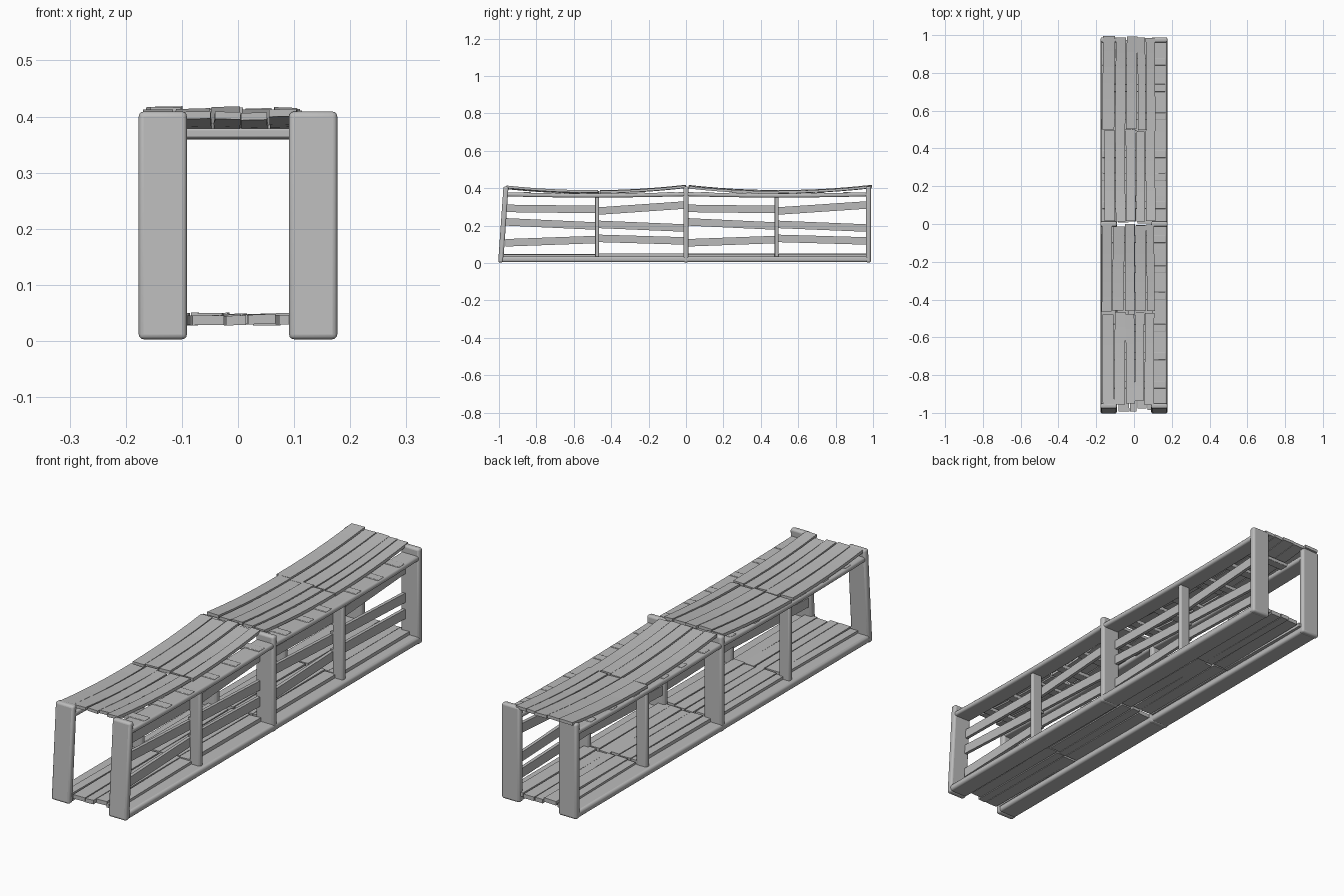
import bpy, bmesh, math, random
from mathutils import Vector

random.seed(4)
if "Cube" in bpy.data.objects:
    bpy.data.objects.remove(bpy.data.objects["Cube"])

wood = bpy.data.materials.new("weathered_grey_wood")
wood.use_nodes = True
grey = (0.5, 0.5, 0.5, 1)
wood.diffuse_color = grey
wood.node_tree.nodes["Principled BSDF"].inputs["Base Color"].default_value = grey


def box(name, center, size, cuts=0, bend=None, round_edge=0):
    """Box with optional cuts along y and a bend that moves each vertex."""
    bm = bmesh.new()
    bmesh.ops.create_cube(bm, size=1)
    for v in bm.verts:
        v.co = Vector(center) + v.co * Vector(size)
    for i in range(cuts):
        y = center[1] + size[1] * ((i + 1) / (cuts + 1) - 0.5)
        geom = bm.verts[:] + bm.edges[:] + bm.faces[:]
        bmesh.ops.bisect_plane(bm, geom=geom, plane_co=(0, y, 0), plane_no=(0, 1, 0))
    if bend:
        for v in bm.verts:
            v.co += Vector(bend(v.co))
    mesh = bpy.data.meshes.new(name)
    bm.to_mesh(mesh)
    bm.free()
    mesh.materials.append(wood)
    obj = bpy.data.objects.new(name, mesh)
    bpy.context.collection.objects.link(obj)
    if round_edge:
        mod = obj.modifiers.new("rounded", 'BEVEL')
        mod.width = round_edge
        mod.segments = 3
        bpy.context.view_layer.objects.active = obj
        bpy.ops.object.select_all(action='DESELECT')
        obj.select_set(True)
        bpy.ops.object.shade_smooth_by_angle(angle=math.radians(50))
    return obj


def sag(y):
    """Height of the top boards above their lowest point."""
    return 0.029 * (2 * abs(y) - 1) ** 2


sides = {"left": 1, "right": -1}

# Main posts: wide boards at both ends and the middle, ends lean slightly inward
for side, s in sides.items():
    for label, y, lean in (("front", -0.977, 0.014), ("middle", 0, 0), ("back", 0.975, 0)):
        box(f"{label}_{side}_post", (s * 0.134, y, 0.206), (0.086, 0.027, 0.406),
            bend=lambda c, k=lean: (0, k * (c.z / 0.2 - 1), 0), round_edge=0.009)
    # Thin posts halfway along each bay
    for label, y in (("front", -0.475), ("back", 0.485)):
        box(f"{label}_{side}_thin_post", (s * 0.136, y, 0.193), (0.05, 0.021, 0.33),
            round_edge=0.007)
    # Long rails
    box(f"{side}_bottom_rail", (s * 0.134, 0, 0.02), (0.086, 1.97, 0.03), round_edge=0.01)
    box(f"{side}_top_rail", (s * 0.134, 0, 0.361), (0.08, 1.95, 0.022), cuts=11,
        bend=lambda c: (0, 0, sag(c.y) * 0.25), round_edge=0.008)

# Cross battens under the top boards
for i, y in enumerate((-0.85, -0.7, -0.55, -0.38, -0.24, -0.08,
                       0.1, 0.25, 0.37, 0.57, 0.72, 0.86)):
    box(f"cross_batten_{i}", (0.0, y, 0.367 + sag(y) * 0.25),
        (0.335, 0.04, 0.016), round_edge=0.003)

# Side slats: three tilted rows over four bays, on one side only
rows = (((0.292, 0.286), (0.277, 0.31)),
        ((0.22, 0.197), (0.207, 0.187)),
        ((0.108, 0.126), (0.132, 0.118)))
bays = ((-0.965, -0.465), (-0.48, -0.005), (0.005, 0.495), (0.475, 0.965))
for r, row in enumerate(rows):
    for b, (y0, y1) in enumerate(bays):
        z0, z1 = row[b % 2]
        mid, length = (y0 + y1) / 2, y1 - y0
        slope = (z1 - z0) / length
        box(f"side_slat_{r}_{b}", (0.107, mid, (z0 + z1) / 2), (0.014, length, 0.04),
            cuts=3, bend=lambda c, m=mid, k=slope: (0, 0, k * (c.y - m)))


def deck(name, spans, edges, height, thick, follow, jitter):
    """Rows of loose boards with small gaps, tilts and uneven ends."""
    for b, ((y0, y1), xs) in enumerate(zip(spans, edges)):
        for i, (x0, x1) in enumerate(zip(xs, xs[1:])):
            a = y0 + random.uniform(-0.004, jitter if b == 0 else 0.008)
            e = y1 + random.uniform(-0.012, 0.006 if b < 3 else 0)
            skew = random.uniform(-0.003, 0.003)
            roll = random.uniform(-0.04, 0.04)
            lift = height + random.uniform(-0.002, 0.004)
            mid, cx = (a + e) / 2, (x0 + x1) / 2
            box(f"{name}_{b}_{i}", (cx, mid, lift), (x1 - x0 - 0.004, e - a, thick), cuts=5,
                bend=lambda c, m=mid, q=cx, k=skew, t=roll:
                (k * (c.y - m) * 4, 0, follow(c.y) + t * (c.x - q)))


# Sagging top boards, short of one edge so the rail and battens show
deck("top_board", ((-0.965, -0.47), (-0.46, -0.004), (0.016, 0.5), (0.495, 0.997)),
     ((-0.168, -0.105, -0.045, 0.005, 0.055, 0.108),
      (-0.172, -0.115, -0.05, 0.005, 0.065, 0.11),
      (-0.158, -0.1, -0.045, 0.01, 0.06, 0.114),
      (-0.168, -0.1, -0.042, 0.018, 0.062, 0.114)),
     0.379, 0.013, sag, 0.03)

# Bottom shelf boards
low_edges = (-0.125, -0.085, -0.025, 0.015, 0.068, 0.125)
deck("shelf_board", ((-0.99, -0.48), (-0.48, -0.005), (0.005, 0.49), (0.49, 0.985)),
     (low_edges, [x - 0.008 for x in low_edges], low_edges, [x + 0.01 for x in low_edges]),
     0.038, 0.017, lambda y: 0, 0.03)
